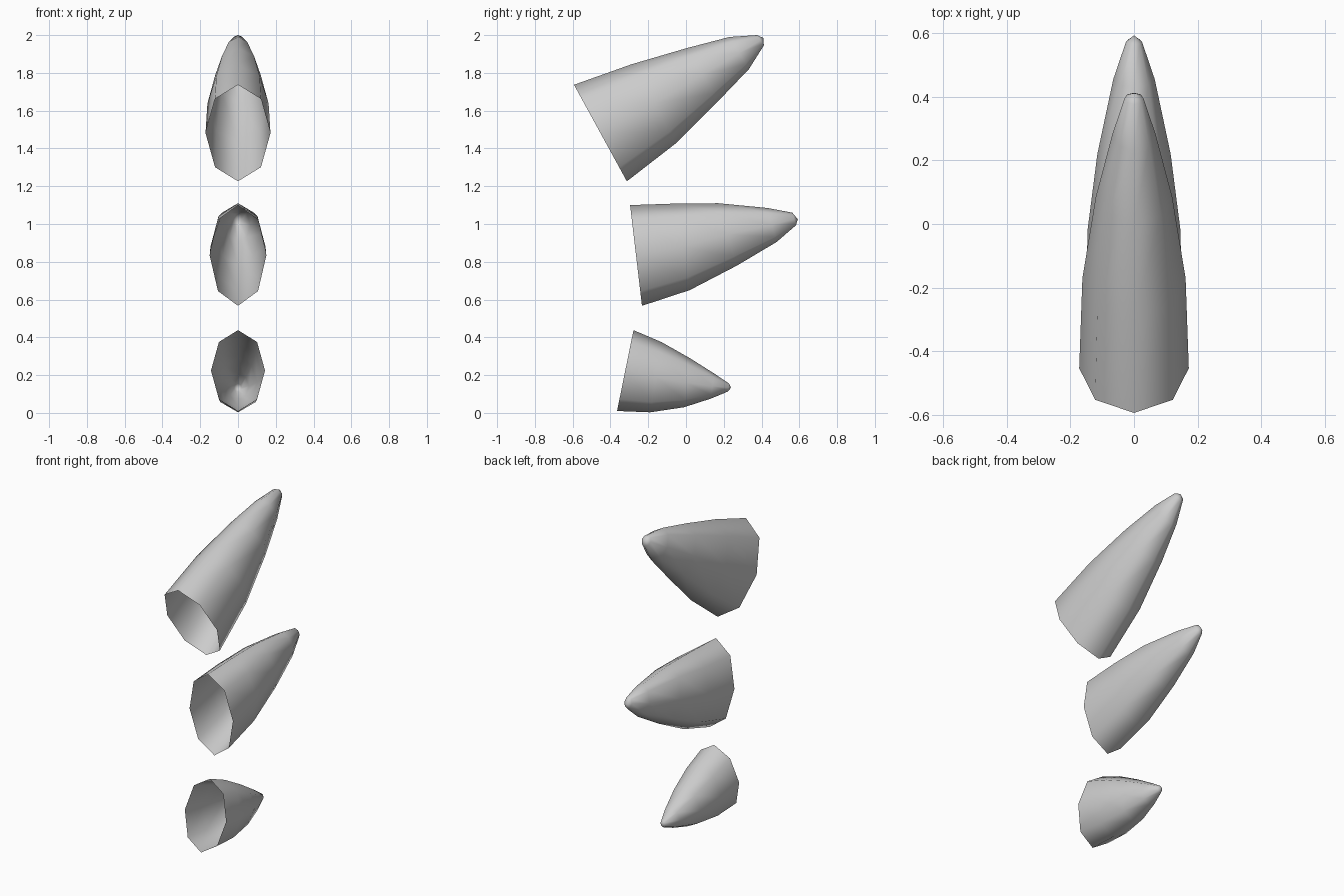
import bpy, bmesh, math
from mathutils import Vector

if "Cube" in bpy.data.objects:
    bpy.data.objects.remove(bpy.data.objects["Cube"])

SIDES = 8


def spike(name, rings, tip):
    """Open-based horn; each ring is (top y, top z, bottom y, bottom z, half width)."""
    bm = bmesh.new()
    loops = []
    for ty, tz, by, bz, w in rings:
        top, bot = Vector((0, ty, tz)), Vector((0, by, bz))
        mid, half = (top + bot) / 2, (top - bot) / 2
        loops.append([bm.verts.new(mid + half * math.cos(a) + Vector((w * math.sin(a), 0, 0)))
                      for a in (math.tau * i / SIDES for i in range(SIDES))])
    for a, b in zip(loops, loops[1:]):
        for i in range(SIDES):
            j = (i + 1) % SIDES
            bm.faces.new((a[i], a[j], b[j], b[i]))
    end = bm.verts.new((0, *tip))
    for i in range(SIDES):
        bm.faces.new((loops[-1][i], loops[-1][(i + 1) % SIDES], end))
    bmesh.ops.recalc_face_normals(bm, faces=bm.faces)
    # Make sure the open shell faces outward (+x side points to +x)
    bm.normal_update()
    if sum(f.normal.x * f.calc_center_median().x for f in bm.faces) < 0:
        bmesh.ops.reverse_faces(bm, faces=bm.faces)
    for f in bm.faces:
        f.smooth = True
    me = bpy.data.meshes.new(name)
    bm.to_mesh(me)
    bm.free()
    bpy.context.collection.objects.link(bpy.data.objects.new(name, me))


# Upper spike, tilted upward
spike("upper_spike", [
    (-0.593, 1.737, -0.313, 1.226, 0.172),
    (-0.29, 1.845, -0.05, 1.43, 0.162),
    (0.0, 1.93, 0.17, 1.65, 0.12),
    (0.23, 1.99, 0.333, 1.82, 0.068),
    (0.376, 2.0, 0.412, 1.945, 0.03),
], (0.41, 1.985))

# Middle spike, roughly level
spike("middle_spike", [
    (-0.296, 1.10, -0.233, 0.567, 0.15),
    (-0.06, 1.108, 0.02, 0.65, 0.146),
    (0.17, 1.11, 0.27, 0.78, 0.115),
    (0.43, 1.085, 0.48, 0.905, 0.065),
    (0.563, 1.06, 0.582, 0.993, 0.025),
], (0.592, 1.025))

# Lower spike, short and tilted downward
spike("lower_spike", [
    (-0.278, 0.438, -0.365, 0.01, 0.143),
    (-0.13, 0.375, -0.19, 0.003, 0.132),
    (0.02, 0.29, -0.01, 0.03, 0.102),
    (0.15, 0.208, 0.13, 0.075, 0.058),
    (0.228, 0.155, 0.222, 0.113, 0.02),
], (0.238, 0.133))
